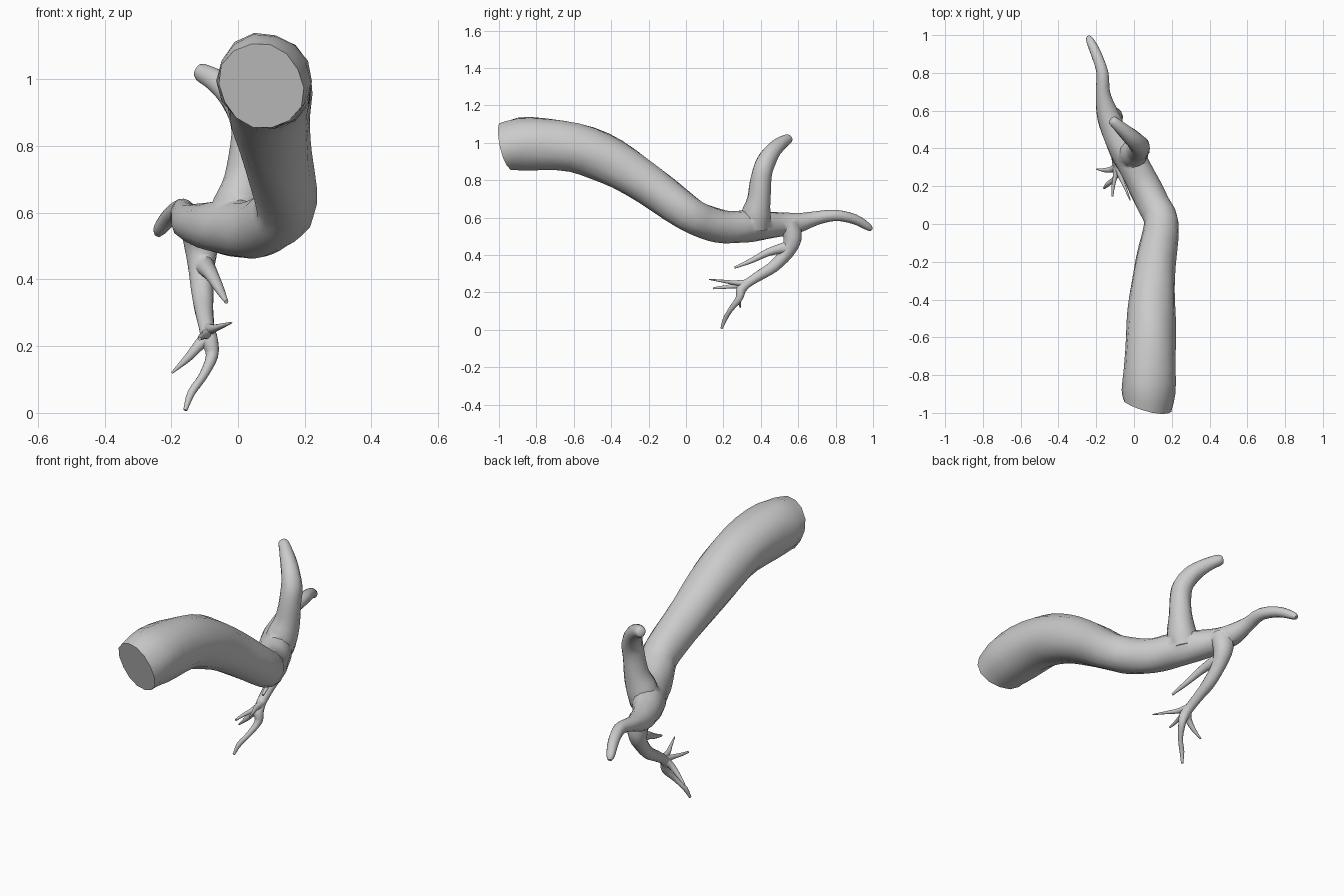
import bpy, bmesh, math
from mathutils import Vector

SIDES = 14


def spline(pts, steps):
    """Catmull-Rom through (x, y, z, radius) points."""
    p = [Vector(q) for q in pts]
    p = [2 * p[0] - p[1]] + p + [2 * p[-1] - p[-2]]
    out = []
    for i in range(1, len(p) - 2):
        a, b, c, d = p[i - 1:i + 3]
        for s in range(steps):
            t = s / steps
            out.append(0.5 * (2 * b + (c - a) * t + (2 * a - 5 * b + 4 * c - d) * t * t
                              + (3 * b - a - 3 * c + d) * t ** 3))
    return out + [p[-2]]


def limb(name, pts, steps=3, wobble=0.04, cut=None):
    """Closed tapering tube; cut tilts the first ring."""
    path = spline(pts, steps)
    bm = bmesh.new()
    rings = []
    side = Vector((1, 0.1, 0.05))
    for i, q in enumerate(path):
        t = (path[min(i + 1, len(path) - 1)] - path[max(i - 1, 0)]).xyz.normalized()
        if cut and i < 2:
            t = t.lerp(Vector(cut).normalized(), 1 - 0.5 * i).normalized()
        side = (side - t * side.dot(t)).normalized()
        up = t.cross(side)
        ring = []
        for k in range(SIDES):
            a = 2 * math.pi * k / SIDES
            r = q.w * (1 + wobble * math.sin(3 * a + 0.5 * i) * math.cos(0.6 * i + a))
            ring.append(bm.verts.new(q.xyz + r * (side * math.cos(a) + up * math.sin(a))))
        rings.append(ring)
    for r0, r1 in zip(rings, rings[1:]):
        for k in range(SIDES):
            j = (k + 1) % SIDES
            bm.faces.new((r0[k], r0[j], r1[j], r1[k]))
    bm.faces.new(rings[0][::-1])
    bm.faces.new(rings[-1])
    bmesh.ops.recalc_face_normals(bm, faces=bm.faces)
    me = bpy.data.meshes.new(name)
    bm.to_mesh(me)
    bm.free()
    ob = bpy.data.objects.new(name, me)
    bpy.context.collection.objects.link(ob)
    return ob


# thick trunk running back into a thin curved horn
trunk = limb("trunk", [
    (0.07, -0.96, 0.98, 0.132), (0.08, -0.84, 0.995, 0.143), (0.09, -0.6, 0.975, 0.133),
    (0.095, -0.4, 0.90, 0.125), (0.115, -0.2, 0.775, 0.108), (0.145, 0.0, 0.63, 0.095),
    (0.105, 0.1, 0.578, 0.09), (0.05, 0.21, 0.55, 0.087), (0.0, 0.31, 0.553, 0.085),
    (-0.055, 0.4, 0.558, 0.08), (-0.11, 0.5, 0.563, 0.065), (-0.145, 0.6, 0.572, 0.055),
    (-0.165, 0.7, 0.598, 0.037), (-0.167, 0.8, 0.612, 0.031), (-0.2, 0.9, 0.592, 0.027),
    (-0.232, 0.97, 0.553, 0.021), (-0.24, 0.99, 0.535, 0.011)], cut=(0.28, 1, 0.26))

# upright branch with flared foot
upright = limb("upright_branch", [
    (-0.02, 0.37, 0.55, 0.075), (0.0, 0.375, 0.62, 0.077), (0.02, 0.39, 0.70, 0.062),
    (0.03, 0.40, 0.80, 0.055), (0.027, 0.418, 0.875, 0.052), (-0.01, 0.455, 0.945, 0.045),
    (-0.065, 0.505, 0.995, 0.035), (-0.11, 0.545, 1.02, 0.027), (-0.12, 0.553, 1.025, 0.016)])

# hanging branch
hanging = limb("hanging_branch", [
    (-0.115, 0.55, 0.57, 0.055), (-0.11, 0.57, 0.49, 0.05), (-0.11, 0.54, 0.415, 0.037),
    (-0.105, 0.47, 0.34, 0.032), (-0.1, 0.4, 0.295, 0.027), (-0.093, 0.33, 0.25, 0.024),
    (-0.085, 0.295, 0.215, 0.026), (-0.078, 0.285, 0.17, 0.019), (-0.105, 0.24, 0.11, 0.013),
    (-0.14, 0.21, 0.06, 0.012), (-0.158, 0.19, 0.008, 0.006)])

# twigs: start, bend, end
twig_paths = [
    [(-0.1, 0.53, 0.44, 0.03), (-0.08, 0.44, 0.415, 0.021), (-0.055, 0.35, 0.37, 0.014),
     (-0.035, 0.26, 0.333, 0.006)],
    [(-0.09, 0.31, 0.23, 0.022), (-0.115, 0.29, 0.205, 0.017), (-0.15, 0.285, 0.165, 0.012),
     (-0.198, 0.29, 0.12, 0.003)],
    [(-0.09, 0.33, 0.25, 0.02), (-0.075, 0.26, 0.252, 0.013), (-0.05, 0.2, 0.26, 0.008),
     (-0.02, 0.125, 0.27, 0.003)],
    [(-0.09, 0.32, 0.24, 0.02), (-0.1, 0.25, 0.233, 0.012), (-0.11, 0.2, 0.228, 0.009),
     (-0.115, 0.145, 0.222, 0.005)],
]
twigs = [limb(f"twig_{i + 1}", p, wobble=0) for i, p in enumerate(twig_paths)]

# weld all limbs into one skin
trunk.name = "branch"
for part in [upright, hanging] + twigs:
    mod = trunk.modifiers.new("weld", 'BOOLEAN')
    mod.operation = 'UNION'
    mod.object = part
    bpy.context.view_layer.objects.active = trunk
    bpy.ops.object.modifier_apply(modifier=mod.name)
    bpy.data.objects.remove(part)

bpy.ops.object.select_all(action='DESELECT')
trunk.select_set(True)
bpy.context.view_layer.objects.active = trunk
bpy.ops.object.shade_smooth_by_angle(angle=math.radians(60))
